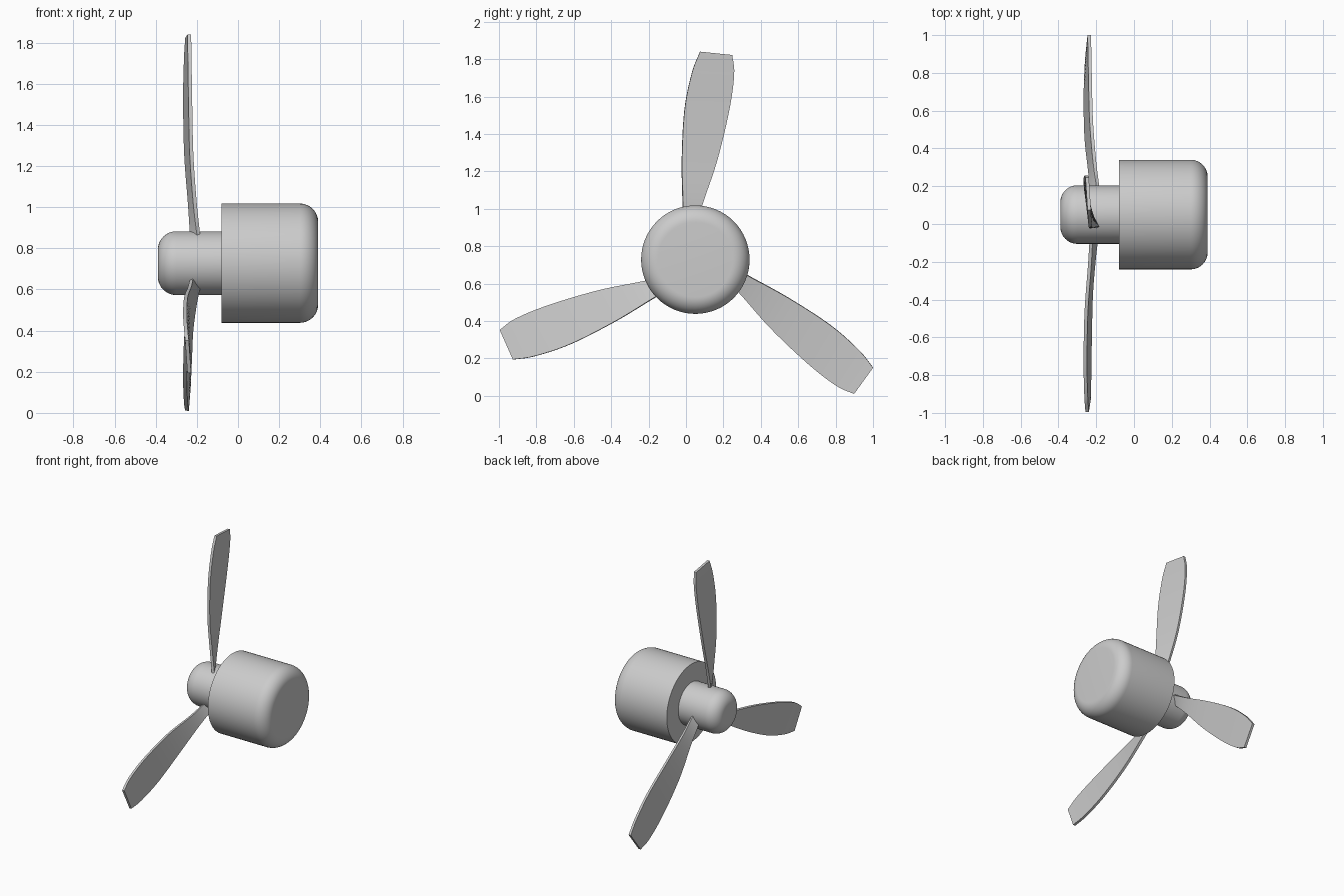
import bpy, bmesh, math
from mathutils import Vector, Matrix

cube = bpy.data.objects.get("Cube")
if cube:
    bpy.data.objects.remove(cube, do_unlink=True)

AXIS = Vector((0, 0.05, 0.728))
SEGMENTS = 64

grey = bpy.data.materials.new("plain_grey")
grey.use_nodes = True
grey.diffuse_color = (0.6, 0.6, 0.6, 1)
grey.node_tree.nodes["Principled BSDF"].inputs["Base Color"].default_value = (0.6, 0.6, 0.6, 1)


def finish(name, bm, angle):
    bmesh.ops.recalc_face_normals(bm, faces=bm.faces)
    mesh = bpy.data.meshes.new(name)
    bm.to_mesh(mesh)
    bm.free()
    mesh.materials.append(grey)
    obj = bpy.data.objects.new(name, mesh)
    bpy.context.collection.objects.link(obj)
    bpy.ops.object.select_all(action='DESELECT')
    obj.select_set(True)
    bpy.context.view_layer.objects.active = obj
    bpy.ops.object.shade_smooth_by_angle(angle=math.radians(angle))
    return obj


def rounded_drum(name, x_flat, x_round, radius, fillet):
    """Cylinder along x with one flat end and one filleted end."""
    side = 1 if x_round > x_flat else -1
    profile = [(x_flat, radius)]
    for i in range(13):
        a = math.pi / 2 * i / 12
        profile.append((x_round - side * fillet * (1 - math.sin(a)),
                        radius - fillet * (1 - math.cos(a))))
    bm = bmesh.new()
    rings = []
    for x, r in profile:
        rings.append([bm.verts.new(AXIS + Vector((x, r * math.cos(t), r * math.sin(t))))
                      for t in (math.tau * k / SEGMENTS for k in range(SEGMENTS))])
    for a, b in zip(rings, rings[1:]):
        for k in range(SEGMENTS):
            n = (k + 1) % SEGMENTS
            bm.faces.new((a[k], a[n], b[n], b[k]))
    bm.faces.new(rings[0])
    bm.faces.new(rings[-1])
    return finish(name, bm, 35)


def smooth_path(points, steps):
    """Catmull-Rom curve through the points."""
    pts = [points[0] * 2 - points[1]] + points + [points[-1] * 2 - points[-2]]
    out = []
    for p0, p1, p2, p3 in zip(pts, pts[1:], pts[2:], pts[3:]):
        for i in range(steps):
            t = i / steps
            out.append(p1 + (p2 - p0) * (t / 2)
                       + (p0 * 2 - p1 * 5 + p2 * 4 - p3) * (t * t / 2)
                       + (p1 * 3 - p0 - p2 * 3 + p3) * (t ** 3 / 2))
    return out + [points[-1]]


# Edges of the upright blade, measured from the hub axis
LEADING = [Vector(p) for p in (
    (-0.19, -0.068, 0.12), (-0.209, -0.067, 0.29), (-0.226, -0.072, 0.53),
    (-0.232, -0.058, 0.80), (-0.235, -0.018, 1.00), (-0.237, 0.025, 1.112))]
TRAILING = [Vector(p) for p in (
    (-0.225, -0.012, 0.12), (-0.235, 0.035, 0.29), (-0.253, 0.116, 0.53),
    (-0.258, 0.181, 0.80), (-0.254, 0.207, 0.99), (-0.248, 0.197, 1.094))]


def blade(name, angle):
    """Twisted thin plate with squared edges."""
    turn = Matrix.Rotation(angle, 3, 'X')
    bm = bmesh.new()
    rings = []
    for lead, trail in zip(smooth_path(LEADING, 6), smooth_path(TRAILING, 6)):
        chord = trail - lead
        normal = Vector((chord.y, -chord.x, 0)).normalized() * 0.009
        corners = (lead + normal, trail + normal, trail - normal, lead - normal)
        rings.append([bm.verts.new(AXIS + turn @ c) for c in corners])
    for a, b in zip(rings, rings[1:]):
        for k in range(4):
            n = (k + 1) % 4
            bm.faces.new((a[k], a[n], b[n], b[k]))
    bm.faces.new(rings[0])
    bm.faces.new(rings[-1])
    return finish(name, bm, 30)


# Motor housing and propeller hub
rounded_drum("motor_housing", -0.08, 0.39, 0.29, 0.09)
rounded_drum("propeller_hub", -0.07, -0.39, 0.155, 0.09)

# Three evenly spaced blades
for i, label in enumerate(("upper", "front", "back")):
    blade(label + "_blade", math.tau * i / 3)
